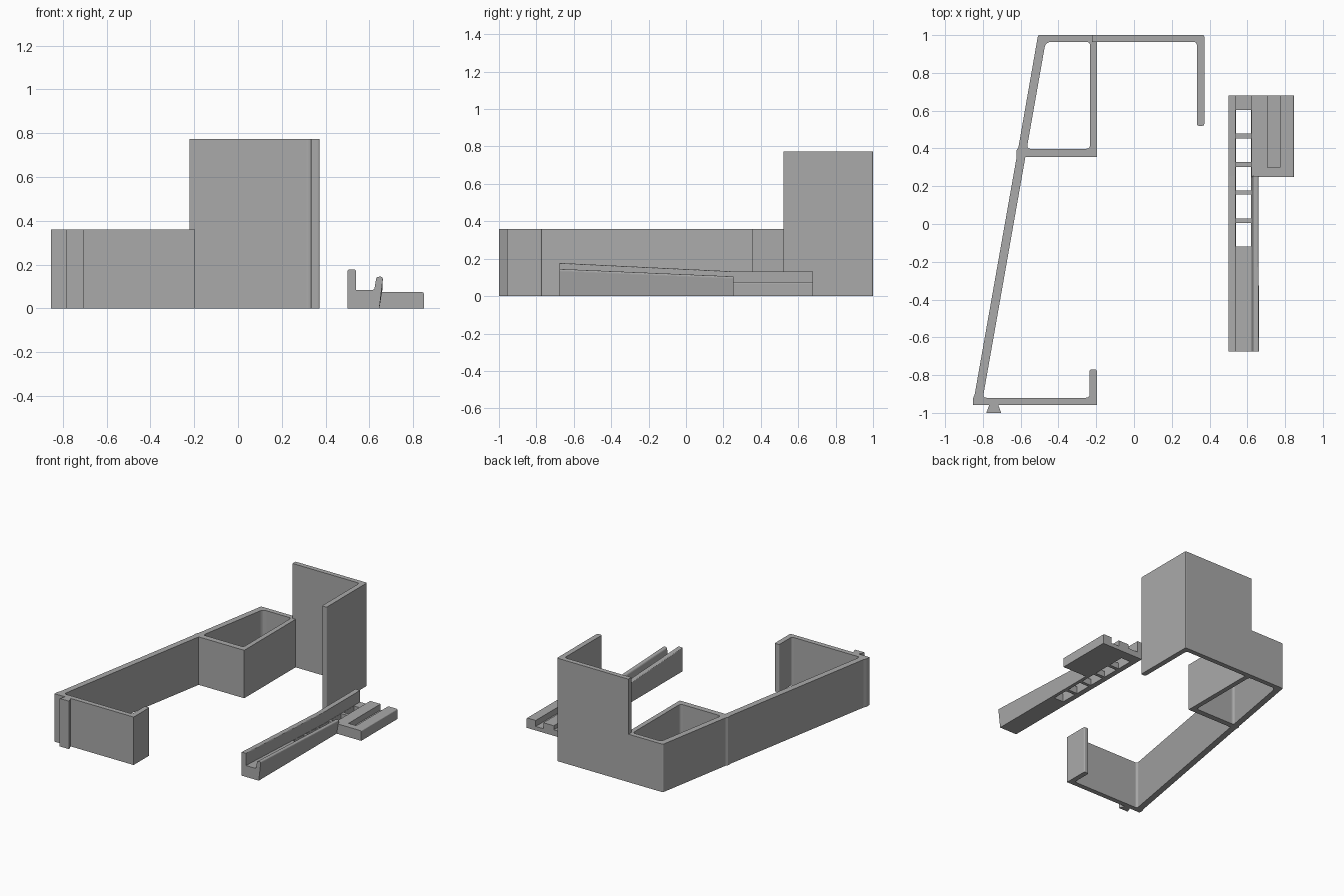
import bpy, bmesh
from mathutils import Vector

if "Cube" in bpy.data.objects:
    bpy.data.objects.remove(bpy.data.objects["Cube"], do_unlink=True)

grey = bpy.data.materials.new("plain grey")
grey.use_nodes = True
grey.diffuse_color = (0.4, 0.4, 0.4, 1)
grey.node_tree.nodes["Principled BSDF"].inputs["Base Color"].default_value = (0.4, 0.4, 0.4, 1)


def finish(bm, name):
    bmesh.ops.recalc_face_normals(bm, faces=bm.faces)
    mesh = bpy.data.meshes.new(name)
    bm.to_mesh(mesh)
    bm.free()
    mesh.materials.append(grey)
    obj = bpy.data.objects.new(name, mesh)
    bpy.context.collection.objects.link(obj)
    return obj


def rounded(points, steps=4):
    """Outline with a quadratic fillet at each point given as (x, y, radius)."""
    out = []
    for i, p in enumerate(points):
        c = Vector(p[:2])
        if len(p) < 3:
            out.append(c)
            continue
        a = (Vector(points[i - 1][:2]) - c).normalized() * p[2]
        b = (Vector(points[(i + 1) % len(points)][:2]) - c).normalized() * p[2]
        for s in range(steps + 1):
            t = s / steps
            out.append(c + a * (1 - t) ** 2 + b * t ** 2)
    return out


def extrude_plan(name, height, *loops):
    """Vertical extrusion of a plan outline; further loops are openings."""
    bm = bmesh.new()
    for loop in loops:
        vs = [bm.verts.new((p.x, p.y, 0)) for p in rounded(loop)]
        for i, v in enumerate(vs):
            bm.edges.new((vs[i - 1], v))
    bmesh.ops.triangle_fill(bm, edges=bm.edges[:], use_beauty=True)
    ext = bmesh.ops.extrude_face_region(bm, geom=bm.faces[:])
    verts = [g for g in ext["geom"] if isinstance(g, bmesh.types.BMVert)]
    bmesh.ops.translate(bm, verts=verts, vec=(0, 0, height))
    bmesh.ops.dissolve_limit(bm, angle_limit=0.01, verts=bm.verts[:], edges=bm.edges[:])
    return finish(bm, name)


def loft(name, start, y0, end, y1):
    """Solid between two matching xz sections."""
    bm = bmesh.new()
    a, b = [[bm.verts.new((x, y, z)) for x, z in map(tuple, rounded(s))]
            for s, y in ((start, y0), (end, y1))]
    bm.faces.new(a)
    bm.faces.new(b)
    for i in range(len(a)):
        bm.faces.new((a[i - 1], a[i], b[i], b[i - 1]))
    return finish(bm, name)


def box(name, x0, x1, y0, y1, z0, z1):
    s = [(x0, z0), (x1, z0), (x1, z1), (x0, z1)]
    return loft(name, s, y0, s, y1)


def cut(target, cutter):
    mod = target.modifiers.new("cut", "BOOLEAN")
    mod.operation, mod.solver, mod.object = "DIFFERENCE", "EXACT", cutter
    bpy.context.view_layer.objects.active = target
    bpy.ops.object.modifier_apply(modifier=mod.name)
    bpy.data.objects.remove(cutter, do_unlink=True)


# Low bracket: slanted wall, hooked front arm and rear pocket
extrude_plan(
    "low_bracket", 0.36,
    [(-0.853, -0.957), (-0.197, -0.957), (-0.197, -0.77, 0.01), (-0.235, -0.77, 0.01),
     (-0.235, -0.92, 0.02), (-0.8, -0.92, 0.02), (-0.575, 0.355), (-0.197, 0.355),
     (-0.197, 1.0), (-0.508, 1.0, 0.008), (-0.612, 0.405), (-0.622, 0.39),
     (-0.622, 0.35), (-0.843, -0.90), (-0.853, -0.925)],
    [(-0.568, 0.398, 0.02), (-0.233, 0.398, 0.02), (-0.233, 0.964, 0.02), (-0.468, 0.964, 0.03)])

# Flared key on the front
extrude_plan("front_key", 0.36,
             [(-0.782, -1.0), (-0.703, -1.0), (-0.722, -0.95), (-0.763, -0.95)])

# Tall rear screen with its return wall
extrude_plan("tall_screen", 0.773,
             [(-0.222, 0.964), (0.333, 0.964, 0.02), (0.333, 0.52, 0.01), (0.372, 0.52, 0.01),
              (0.372, 1.0, 0.008), (-0.222, 1.0)])


# Separate rail: sloping channel with a leaning lip
def channel(wall, lip, floor):
    return [(0.5, 0), (0.645, 0), (0.662, lip, 0.012), (0.632, lip, 0.012),
            (0.622, floor, 0.01), (0.538, floor), (0.538, wall, 0.006), (0.5, wall, 0.006)]


rail = loft("sloping_rail", channel(0.177, 0.145, 0.085), -0.675,
            channel(0.132, 0.105, 0.045), 0.255)

# Rail's level rear part with a slotted side platform
platform = loft("rear_platform", *[
    [(0.5, 0), (0.848, 0), (0.848, 0.075, 0.01), (0.622, 0.075), (0.622, 0.045),
     (0.538, 0.045), (0.538, 0.132), (0.5, 0.132)], 0.25] * 1,
    [(0.5, 0), (0.848, 0), (0.848, 0.075, 0.01), (0.622, 0.075), (0.622, 0.045),
     (0.538, 0.045), (0.538, 0.132), (0.5, 0.132)], 0.68)
cut(platform, box("slot_cutter", 0.708, 0.772, 0.3, 0.8, 0.03, 0.2))

# Row of openings through the channel floor
for y0, y1 in ((-0.12, 0.005), (0.03, 0.155), (0.178, 0.303), (0.328, 0.453), (0.478, 0.603)):
    for part in (rail, platform):
        if (y0 < 0.25 and part == rail) or (y1 > 0.25 and part == platform):
            cut(part, box("opening_cutter", 0.54, 0.62, y0, y1, -0.1, 0.3))
